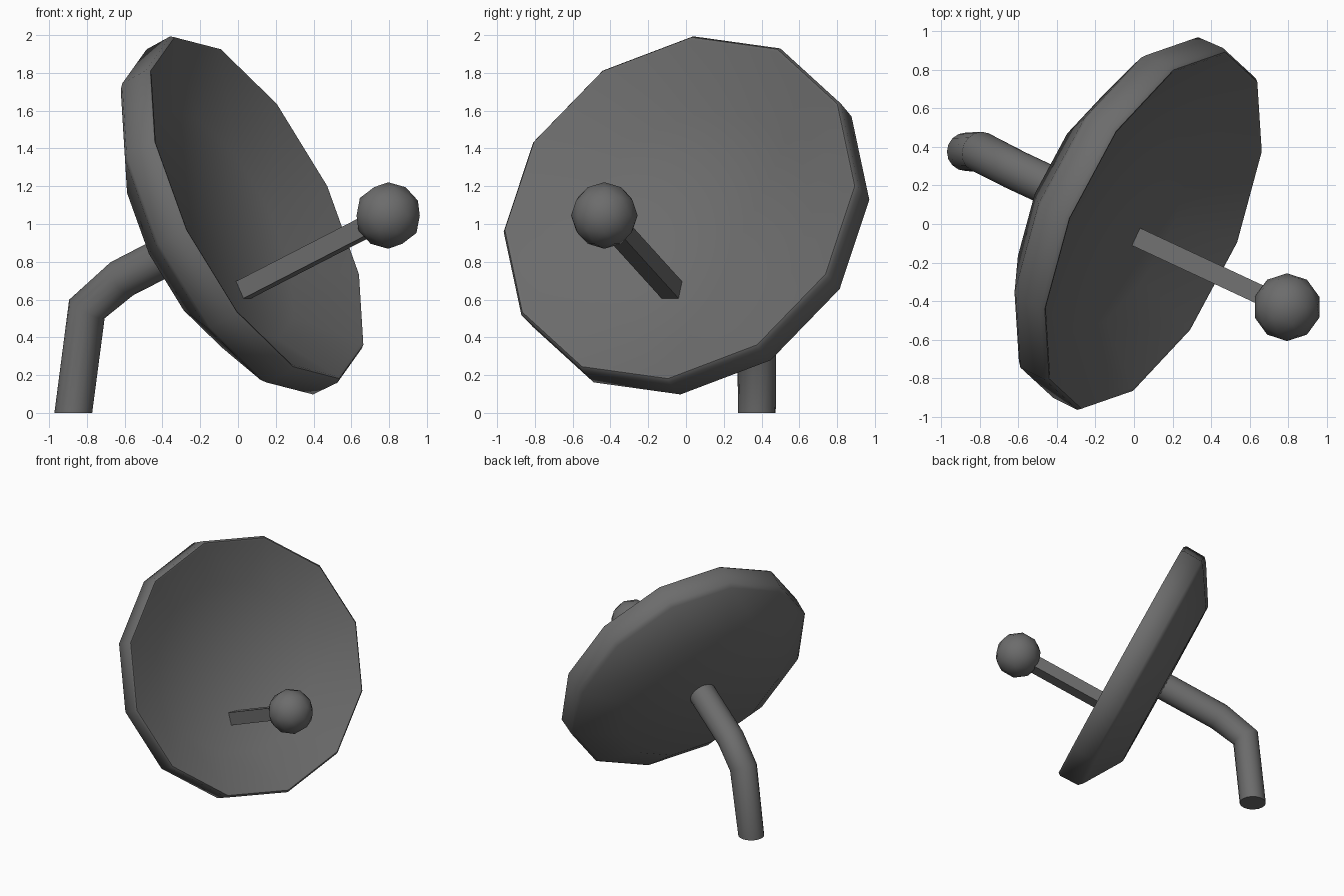
import bpy, bmesh, math
from mathutils import Vector, Matrix

if "Cube" in bpy.data.objects:
    bpy.data.objects.remove(bpy.data.objects["Cube"])

gray = bpy.data.materials.new("dark_gray")
gray.diffuse_color = (0.15, 0.15, 0.15, 1)
gray.use_nodes = True
gray.node_tree.nodes["Principled BSDF"].inputs["Base Color"].default_value = gray.diffuse_color

# Dish frame: axis tilted 25 degrees up and turned 25 degrees to the front
T = math.radians(25)
n = Vector((math.cos(T) ** 2, -math.sin(T) * math.cos(T), math.sin(T)))
u = Vector((math.sin(T), math.cos(T), 0))
v = n.cross(u)
ROT = Matrix((u, v, n)).transposed()
DISH = Vector((0.10, -0.033, 1.085))   # centre of the rim
BALL = Vector((0.795, -0.432, 1.045))


def finish(bm, name, angle):
    bmesh.ops.recalc_face_normals(bm, faces=bm.faces)
    me = bpy.data.meshes.new(name)
    bm.to_mesh(me)
    bm.free()
    ob = bpy.data.objects.new(name, me)
    bpy.context.collection.objects.link(ob)
    me.materials.append(gray)
    bpy.ops.object.select_all(action='DESELECT')
    ob.select_set(True)
    bpy.context.view_layer.objects.active = ob
    bpy.ops.object.shade_smooth_by_angle(angle=math.radians(angle))
    return ob


def skin(bm, rings):
    for a, b in zip(rings, rings[1:]):
        k = len(a)
        for i in range(k):
            j = (i + 1) % k
            bm.faces.new((a[i], a[j], b[j], b[i]))


def cap(bm, ring, centre):
    c = bm.verts.new(centre)
    for i in range(len(ring)):
        bm.faces.new((ring[i], ring[(i + 1) % len(ring)], c))


# Dish: twelve-sided thick bowl, (radius, height) profile from inside to back
profile = [(0.67, -0.22), (0.99, -0.004), (1.005, 0.0), (1.02, -0.02),
           (1.016, -0.175), (0.985, -0.205), (0.69, -0.385)]
bm = bmesh.new()
rings = []
for r, h in profile:
    ring = []
    for i in range(12):
        a = math.radians(7.3 + 30 * i)
        ring.append(bm.verts.new(DISH + ROT @ Vector((r * math.cos(a), r * math.sin(a), h))))
    rings.append(ring)
skin(bm, rings)
cap(bm, rings[0], DISH - n * 0.23)
cap(bm, rings[-1], DISH - n * 0.39)
finish(bm, "dish", 60)

# Feed arm: square bar along the dish axis
bm = bmesh.new()
length = 0.98
place = Matrix.Translation(BALL - n * length / 2) @ ROT.to_4x4()
bmesh.ops.create_cube(bm, size=1, matrix=place @ Matrix.Diagonal((0.1, 0.1, length, 1)))
finish(bm, "feed_arm", 30)

# Receiver ball
bm = bmesh.new()
bmesh.ops.create_icosphere(bm, subdivisions=2, radius=0.176, matrix=Matrix.Translation(BALL))
finish(bm, "receiver_ball", 60)

# Support post: bent tube from the ground to the back of the dish
p2 = Vector((-0.615, 0.28, 0.71))
path = [Vector((-0.872, 0.375, 0)), Vector((-0.80, 0.375, 0.55)), p2, p2 + n * 0.56]
bm = bmesh.new()
rings = []
for i, p in enumerate(path):
    if i == 0:
        d = Vector((0, 0, 1))
    elif i == len(path) - 1:
        d = n
    else:
        d = ((path[i + 1] - p).normalized() + (p - path[i - 1]).normalized()).normalized()
    side = (Vector((0, 1, 0)) - d * d.y).normalized()
    up = d.cross(side)
    r = 0.1 if i == 0 else 0.106
    rings.append([bm.verts.new(p + (side * math.cos(a) + up * math.sin(a)) * r)
                  for a in (2 * math.pi * k / 16 for k in range(16))])
skin(bm, rings)
bm.faces.new(rings[0])
bm.faces.new(rings[-1])
finish(bm, "support_post", 60)
